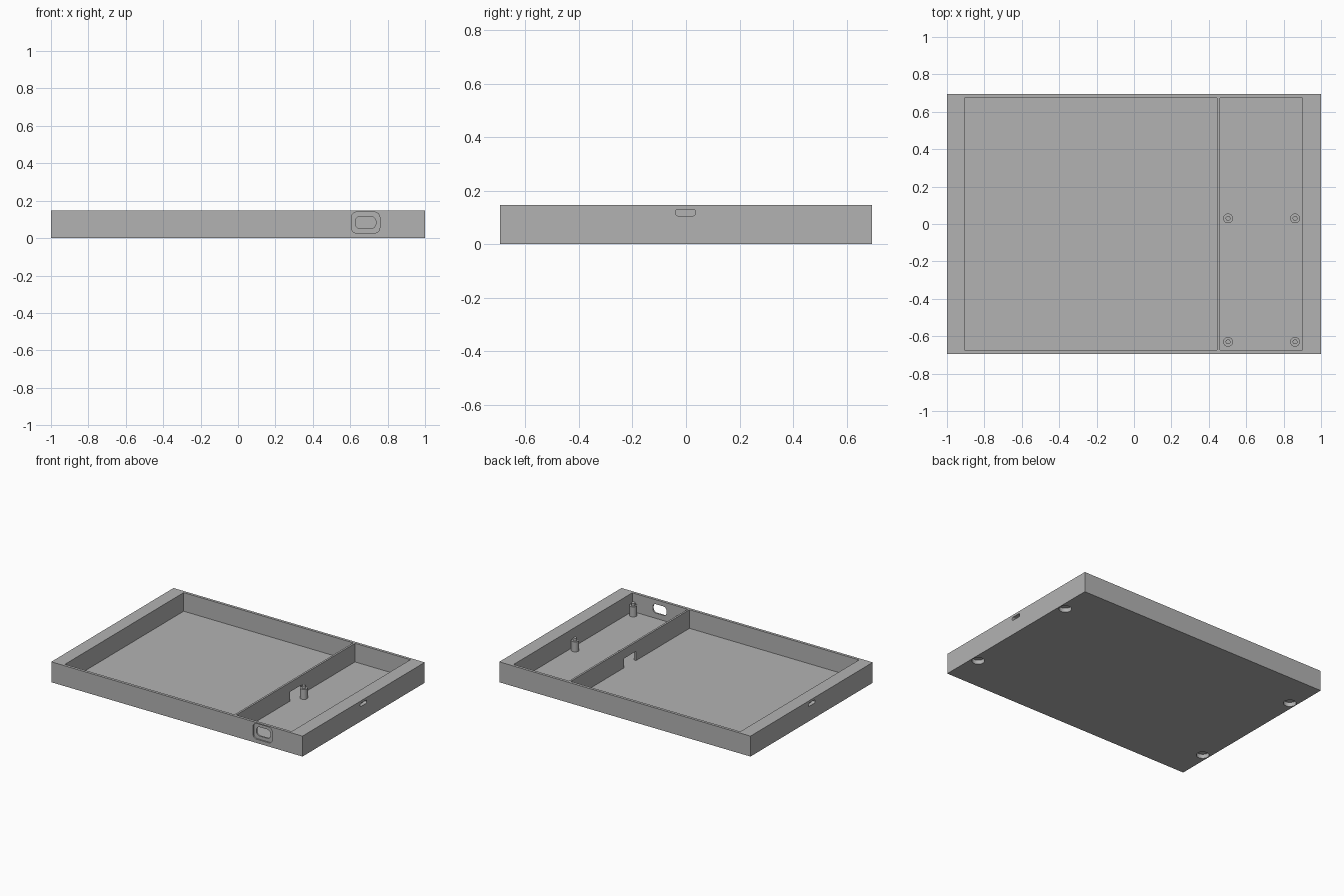
import bpy
import bmesh
from math import cos, sin, pi
from mathutils import Vector, Matrix

default = bpy.data.objects.get("Cube")
if default:
    bpy.data.objects.remove(default, do_unlink=True)

grey = bpy.data.materials.new("grey plastic")
grey.use_nodes = True
colour = (0.45, 0.45, 0.45, 1)
grey.diffuse_color = colour
grey.node_tree.nodes["Principled BSDF"].inputs["Base Color"].default_value = colour

W, D, H = 2.0, 1.39, 0.147       # outer size
FLOOR, WALL = 0.013, 0.02
IN_Y = D / 2 - WALL


def finish(name, bm):
    bmesh.ops.recalc_face_normals(bm, faces=bm.faces[:])
    mesh = bpy.data.meshes.new(name)
    bm.to_mesh(mesh)
    bm.free()
    mesh.materials.append(grey)
    obj = bpy.data.objects.new(name, mesh)
    bpy.context.collection.objects.link(obj)
    return obj


def box(name, lo, hi):
    lo, hi = Vector(lo), Vector(hi)
    bm = bmesh.new()
    bmesh.ops.create_cube(bm, size=1, matrix=Matrix.Translation((lo + hi) / 2)
                          @ Matrix.Diagonal((*(hi - lo), 1)))
    return finish(name, bm)


def rounded_prism(name, centre, width, height, radius, axis, depth, steps=6):
    """Rounded rectangle in the plane of axis and z, extruded both ways."""
    bm = bmesh.new()
    across = Vector((1, 0, 0)) if axis == "y" else Vector((0, 1, 0))
    out = Vector((0, 1, 0)) if axis == "y" else Vector((1, 0, 0))
    up = Vector((0, 0, 1))
    ring = []
    for q, (sx, sz) in enumerate(((1, 1), (-1, 1), (-1, -1), (1, -1))):
        for i in range(steps + 1):
            a = (q + i / steps) * pi / 2
            u = sx * (width / 2 - radius) + radius * cos(a)
            v = sz * (height / 2 - radius) + radius * sin(a)
            ring.append(bm.verts.new(Vector(centre) + across * u + up * v - out * depth))
    face = bm.faces.new(ring)
    grown = bmesh.ops.extrude_face_region(bm, geom=[face])["geom"]
    bmesh.ops.translate(bm, vec=out * depth * 2,
                        verts=[g for g in grown if isinstance(g, bmesh.types.BMVert)])
    return finish(name, bm)


def cylinder(name, x, y, z0, z1, radius):
    bm = bmesh.new()
    bmesh.ops.create_cone(bm, cap_ends=True, segments=32, radius1=radius, radius2=radius,
                          depth=z1 - z0, matrix=Matrix.Translation((x, y, (z0 + z1) / 2)))
    return finish(name, bm)


def cut(target, cutter):
    mod = target.modifiers.new("cut", "BOOLEAN")
    mod.operation = "DIFFERENCE"
    mod.solver = "EXACT"
    mod.object = cutter
    bpy.context.view_layer.objects.active = target
    bpy.ops.object.modifier_apply(modifier=mod.name)
    bpy.data.objects.remove(cutter, do_unlink=True)


def smooth(obj):
    bpy.ops.object.select_all(action="DESELECT")
    obj.select_set(True)
    bpy.context.view_layer.objects.active = obj
    bpy.ops.object.shade_smooth_by_angle(angle=pi / 6)


# Tray with two open compartments and a thin divider between them
tray = box("tray", (-W / 2, -D / 2, 0), (W / 2, D / 2, H))
for x0, x1 in ((-0.905, 0.445), (0.459, 0.9)):
    cut(tray, box("compartment", (x0, -IN_Y, FLOOR), (x1, IN_Y, H + 0.1)))

# Cable notch at the foot of the divider
cut(tray, box("cable_notch", (0.43, -0.067, FLOOR), (0.475, 0.067, 0.08)))

# Front port: shallow rounded recess around a through opening
port = (0.682, -D / 2, 0.083)
cut(tray, rounded_prism("port_recess", port, 0.152, 0.112, 0.028, "y", 0.01))
cut(tray, rounded_prism("port_opening", port, 0.11, 0.064, 0.026, "y", 0.05))

# Blind slots in both side walls, round magnet pockets underneath
for side in (-1, 1):
    cut(tray, rounded_prism("side_slot", (side * W / 2, -0.002, 0.118),
                            0.074, 0.024, 0.009, "x", 0.027))
    for y in (-0.44, 0.44):
        cut(tray, cylinder("magnet_pocket", side * 0.952, y, -0.05, 0.03, 0.042))
smooth(tray)

# Mounting posts with locating pins in the narrow compartment
for x, side in ((0.503, "right"), (0.861, "left")):
    for y, end in ((-0.63, "front"), (0.03, "back")):
        smooth(cylinder(f"{end}_{side}_post", x, y, FLOOR, 0.085, 0.026))
        smooth(cylinder(f"{end}_{side}_pin", x, y, 0.085, 0.105, 0.013))
